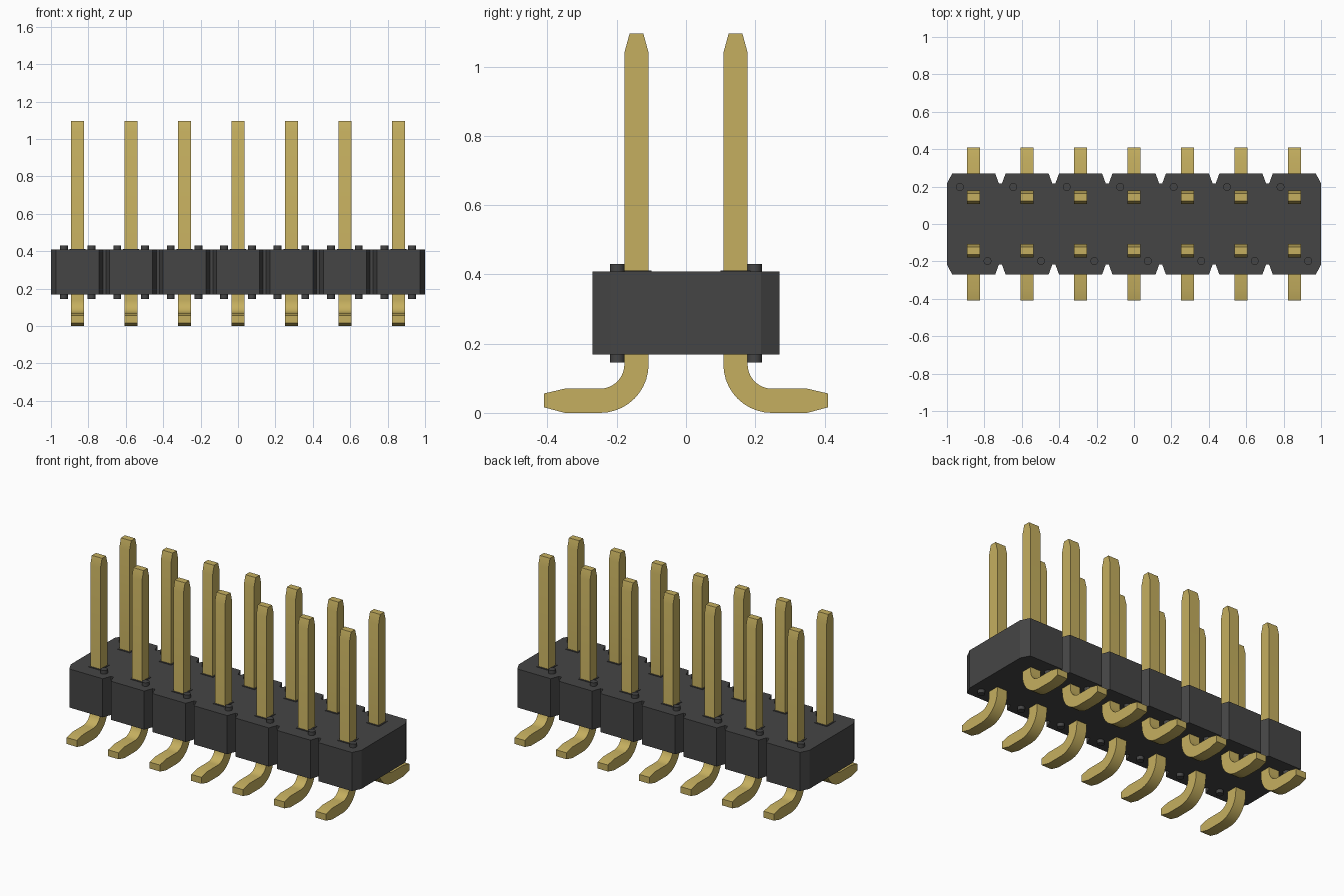
import bpy
import bmesh
from math import sin, cos, pi, radians

cube = bpy.data.objects.get("Cube")
if cube:
    bpy.data.objects.remove(cube, do_unlink=True)

COUNT = 7
PITCH = 2 / COUNT
CENTRES = [(i - (COUNT - 1) / 2) * PITCH for i in range(COUNT)]
PIN_Y, PIN_HALF = 0.143, 0.035
BODY_LOW, BODY_TOP = 0.168, 0.408


def material(name, colour):
    mat = bpy.data.materials.new(name)
    mat.use_nodes = True
    mat.diffuse_color = colour
    bsdf = next(n for n in mat.node_tree.nodes if n.type == 'BSDF_PRINCIPLED')
    bsdf.inputs["Base Color"].default_value = colour
    return mat


GOLD = material("gold plating", (0.56, 0.43, 0.115, 1))
BLACK = material("dark grey plastic", (0.06, 0.06, 0.06, 1))


def prism(name, outline, place, depth, mat):
    """Extrude a flat outline by depth; place maps 2D points to 3D."""
    bm = bmesh.new()
    face = bm.faces.new([bm.verts.new(place(a, b)) for a, b in outline])
    grown = bmesh.ops.extrude_face_region(bm, geom=[face])["geom"]
    bmesh.ops.translate(bm, vec=depth,
                        verts=[v for v in grown if isinstance(v, bmesh.types.BMVert)])
    bmesh.ops.recalc_face_normals(bm, faces=bm.faces)
    mesh = bpy.data.meshes.new(name)
    bm.to_mesh(mesh)
    bm.free()
    mesh.materials.append(mat)
    obj = bpy.data.objects.new(name, mesh)
    bpy.context.collection.objects.link(obj)
    return obj


# Housing: notched outline, one chamfered segment per pin pair
front_edge = []
for x in CENTRES:
    inner = PITCH / 2 - 0.008
    for dx, y in ((-inner, -0.216), (-0.115, -0.27), (0.115, -0.27), (inner, -0.216)):
        front_edge.append((x + dx, y))
front_edge[0] = (-1, -0.216)
front_edge[-1] = (1, -0.216)
outline = front_edge + [(-x, -y) for x, y in front_edge]
prism("housing", outline, lambda a, b: (a, b, BODY_LOW), (0, 0, BODY_TOP - BODY_LOW), BLACK)

# Pin profile: tapered tip, straight post, quarter bend, tapered foot
near, far = PIN_Y - PIN_HALF, PIN_Y + PIN_HALF
bend_y, bend_z = 0.248, 0.14
thick = 2 * PIN_HALF


def arc(radius, steps=10):
    return [(bend_y - radius * cos(t * pi / 2 / steps),
             bend_z - radius * sin(t * pi / 2 / steps)) for t in range(steps + 1)]


tip = [(far, 1.04), (PIN_Y + 0.02, 1.095), (PIN_Y - 0.02, 1.095), (near, 1.04)]
foot = [(0.35, 0), (0.41, 0.016), (0.41, 0.056), (0.35, thick)]
profile = tip + arc(2 * thick) + foot + arc(thick)[::-1]

smooth = []
for side, label in ((-1, "front"), (1, "back")):
    for n, x in enumerate(CENTRES, 1):
        smooth.append(prism(f"{label}_pin_{n}", profile,
                            lambda a, b: (x - PIN_HALF, side * a, b),
                            (thick, 0, 0), GOLD))

        # Low square collar where the pin leaves the housing
        r = 0.043
        square = [(-r, -r), (r, -r), (r, r), (-r, r)]
        prism(f"{label}_collar_{n}", square,
              lambda a, b: (x + a, side * PIN_Y + b, BODY_TOP - 0.01),
              (0, 0, 0.013), BLACK)

        # Round standoff peg running through the housing
        bpy.ops.mesh.primitive_cylinder_add(
            vertices=24, radius=0.021, depth=0.285,
            location=(x - side * 0.074, side * 0.198, (BODY_LOW + BODY_TOP) / 2))
        peg = bpy.context.object
        peg.name = f"{label}_standoff_{n}"
        peg.data.materials.append(BLACK)
        smooth.append(peg)

# Smooth the bends and pegs, keep the edges sharp
bpy.ops.object.select_all(action='DESELECT')
for obj in smooth:
    obj.select_set(True)
bpy.context.view_layer.objects.active = smooth[0]
bpy.ops.object.shade_smooth_by_angle(angle=radians(16))
